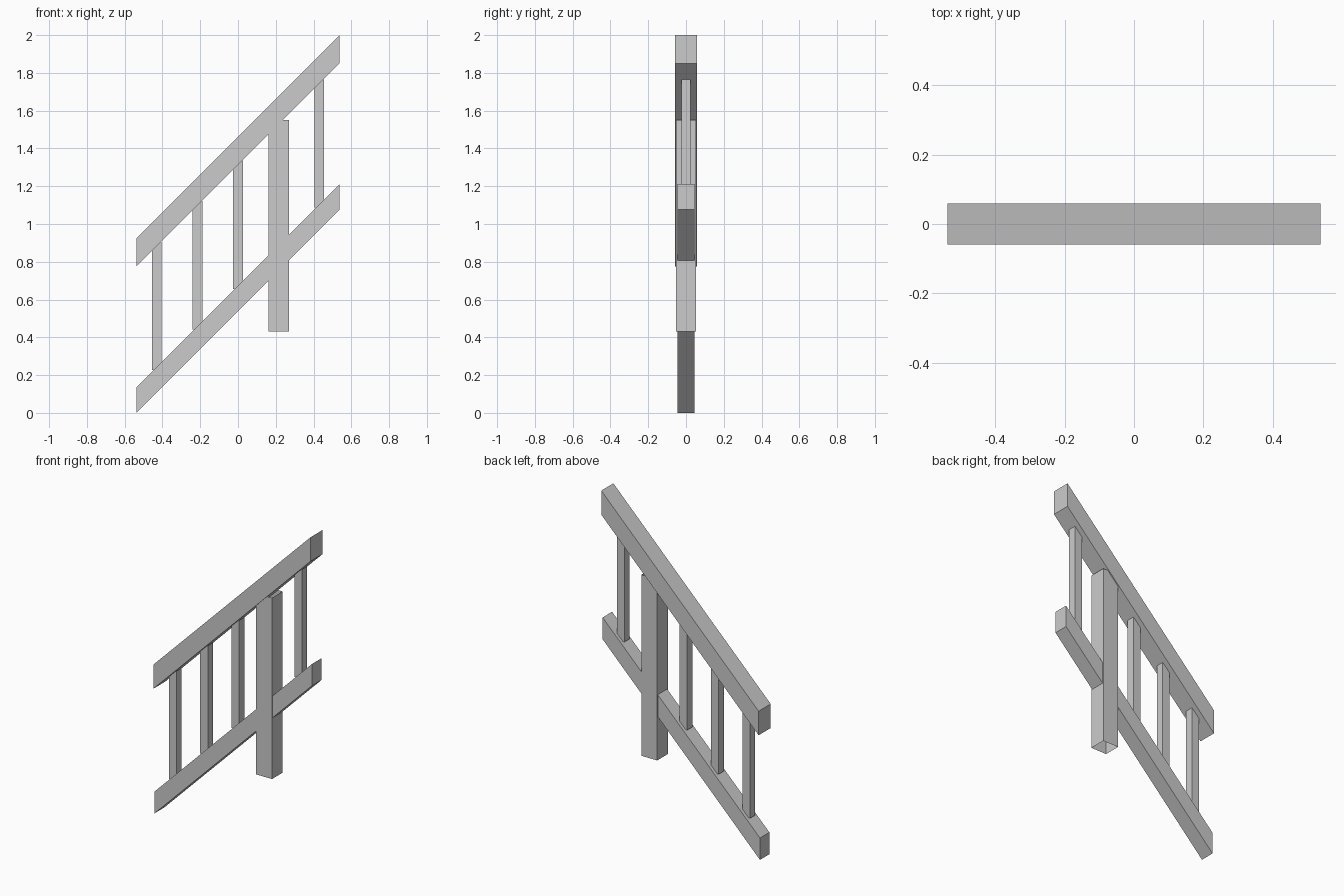
import bpy
import bmesh

cube = bpy.data.objects.get("Cube")
if cube:
    bpy.data.objects.remove(cube)

GREY = (0.6, 0.6, 0.6, 1.0)
paint = bpy.data.materials.new("light grey")
paint.use_nodes = True
paint.diffuse_color = GREY
paint.node_tree.nodes["Principled BSDF"].inputs["Base Color"].default_value = GREY

HALF_RUN = 0.538   # half the horizontal length of the rails
SPACING = 0.215    # distance between uprights


def beam(name, x, width, depth, bottom, top, slope=0.0, open_ends=False):
    """Box beam with plumb sides, sheared upward along x by slope."""
    bm = bmesh.new()
    bmesh.ops.create_cube(bm, size=1.0)
    if open_ends:
        caps = [f for f in bm.faces if abs(f.normal.z) > 0.9]
        bmesh.ops.delete(bm, geom=caps, context="FACES_ONLY")
    for v in bm.verts:
        px = v.co.x * width
        pz = bottom + (v.co.z + 0.5) * (top - bottom)
        v.co = (x + px, v.co.y * depth, pz + px * slope)
    mesh = bpy.data.meshes.new(name)
    bm.to_mesh(mesh)
    bm.free()
    mesh.materials.append(paint)
    obj = bpy.data.objects.new(name, mesh)
    bpy.context.collection.objects.link(obj)
    return obj


# Sloping rails with plumb-cut ends
beam("handrail", 0, 2 * HALF_RUN, 0.118, 1.313, 1.462, slope=1.0)
beam("bottom_rail", 0, 2 * HALF_RUN, 0.092, 0.538, 0.673, slope=1.0)

# Main post, a hollow tube passing through the bottom rail
beam("post", SPACING, 0.108, 0.104, 0.43, 1.55, open_ends=True)

# Balusters step up with the slope; the post takes one place
for step in (-2, -1, 0, 2):
    x = step * SPACING
    beam(f"baluster_{step + 3}", x, 0.052, 0.05, 0.657 + x, 1.336 + x, open_ends=True)
